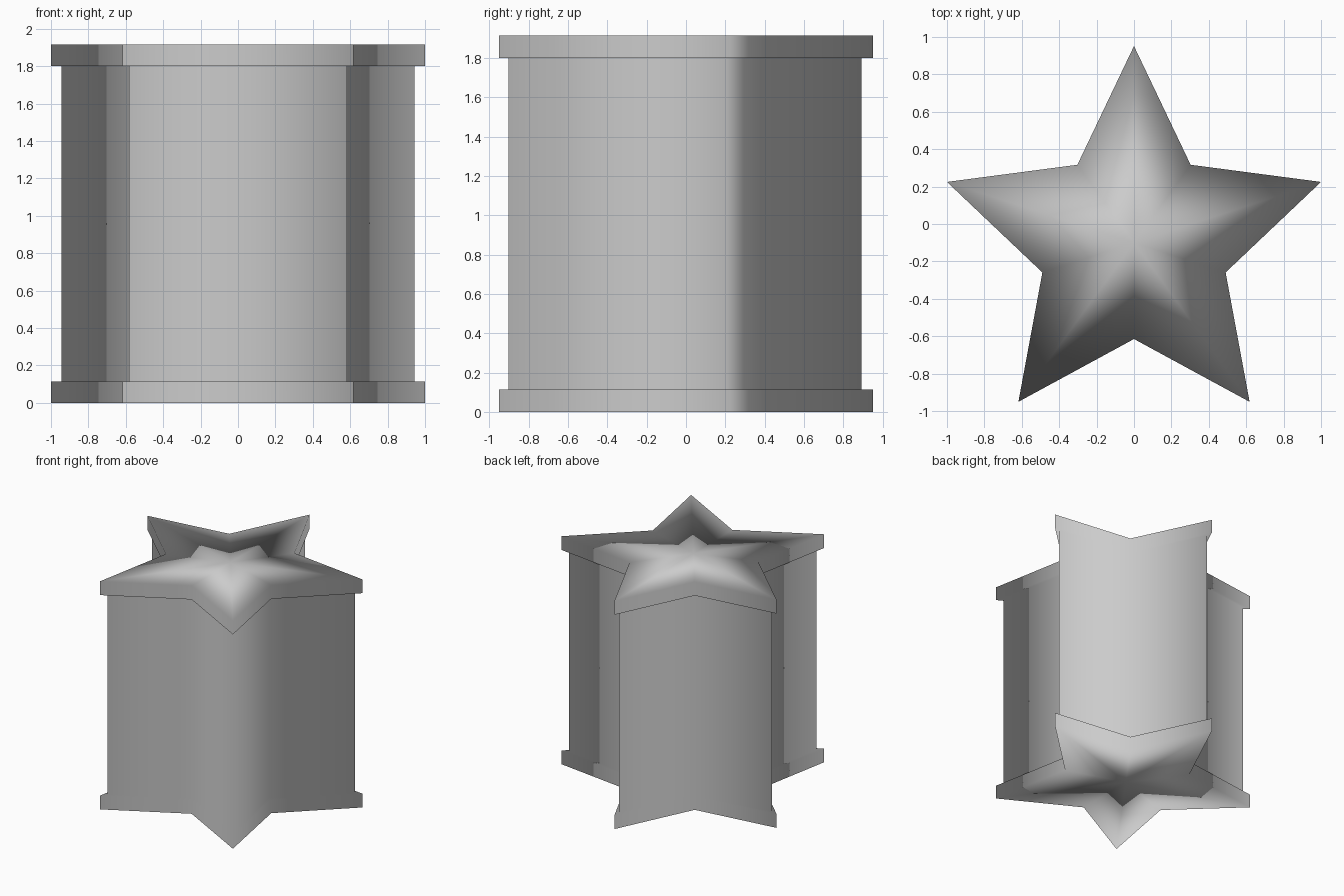
import bpy, bmesh, math
from mathutils import Vector

if "Cube" in bpy.data.objects:
    bpy.data.objects.remove(bpy.data.objects["Cube"])

CENTRE_Y = -0.10      # star axis, so the footprint is centred on the origin
OUTER, INNER = 1.0515, 0.515   # slab tip and notch radii
SHAFT = 0.943         # shaft size relative to the slabs
HEIGHT, LIP = 1.915, 0.115

grey = bpy.data.materials.new("light grey")
grey.diffuse_color = (0.6, 0.6, 0.6, 1)
grey.use_nodes = True
grey.node_tree.nodes["Principled BSDF"].inputs["Base Color"].default_value = grey.diffuse_color


def star_ring(bm, scale, z):
    """Ten alternating tip and notch points; scale 0 gives a single pole."""
    if scale == 0:
        return [bm.verts.new((0, 0, z))] * 10
    ring = []
    for i in range(10):
        a = math.pi / 2 + i * math.pi / 5
        r = scale * (INNER if i % 2 else OUTER)
        ring.append(bm.verts.new((r * math.cos(a), r * math.sin(a), z)))
    return ring


def star_part(name, profile):
    """Sweep a (scale, z) profile, bottom to top, around the star outline."""
    bm = bmesh.new()
    rings = [star_ring(bm, s, z) for s, z in profile]
    for low, high in zip(rings, rings[1:]):
        for i in range(10):
            j = (i + 1) % 10
            corners = list(dict.fromkeys((low[i], low[j], high[j], high[i])))
            bm.faces.new(corners).smooth = True
    mesh = bpy.data.meshes.new(name)
    bm.to_mesh(mesh)
    bm.free()
    mesh.materials.append(grey)
    # Soft shading: normals fan outward at the rim and point straight at poles
    normals = []
    for v in mesh.vertices:
        flat = Vector((v.co.x, v.co.y, 0))
        pole = Vector((0, 0, 1 if v.co.z > HEIGHT / 2 else -1))
        normals.append(flat.normalized() if flat.length > 1e-4 else pole)
    mesh.normals_split_custom_set_from_vertices(normals)
    ob = bpy.data.objects.new(name, mesh)
    ob.location.y = CENTRE_Y
    bpy.context.collection.objects.link(ob)


# Base slab, shaft and top slab
star_part("base_slab", [(0, 0), (1, 0), (1, LIP), (SHAFT, LIP)])
star_part("shaft", [(SHAFT, LIP), (SHAFT, HEIGHT - LIP)])
star_part("top_slab", [(SHAFT, HEIGHT - LIP), (1, HEIGHT - LIP),
                       (1, HEIGHT), (0, HEIGHT)])
